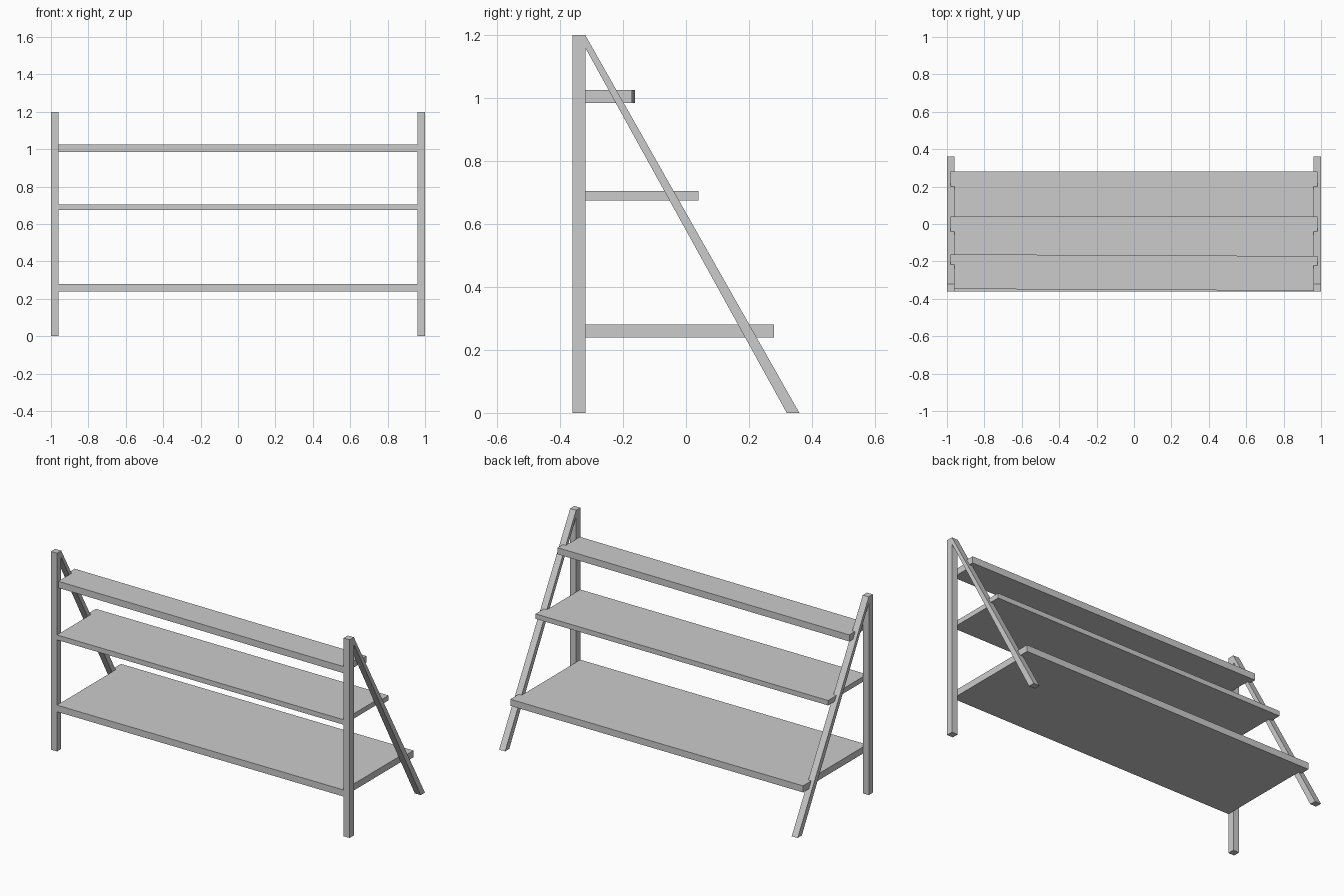
import bpy
from mathutils import Vector

if "Cube" in bpy.data.objects:
    bpy.data.objects.remove(bpy.data.objects["Cube"])


def prism(name, profile, offset):
    """Extrude a closed planar profile along an offset vector."""
    n = len(profile)
    off = Vector(offset)
    verts = [Vector(p) for p in profile] + [Vector(p) + off for p in profile]
    faces = [tuple(reversed(range(n))), tuple(range(n, 2 * n))]
    faces += [(i, (i + 1) % n, n + (i + 1) % n, n + i) for i in range(n)]
    mesh = bpy.data.meshes.new(name)
    mesh.from_pydata(verts, [], faces)
    obj = bpy.data.objects.new(name, mesh)
    bpy.context.collection.objects.link(obj)
    return obj


def leg_back(z):
    """y of the sloping leg's rear face at height z."""
    return 0.36 - 0.68 * z / 1.2


# Upright posts and sloping rear legs, one pair per side
POST = [(-0.36, 0), (-0.32, 0), (-0.32, 1.2), (-0.36, 1.2)]
BRACE = [(0.32, 0), (0.36, 0), (-0.32, 1.2), (-0.32, 1.16)]
for side, x in (("left", -1.0), ("right", 0.96)):
    for part, outline in (("front_post", POST), ("sloping_leg", BRACE)):
        prism(f"{part}_{side}", [(x, y, z) for y, z in outline], (0.04, 0, 0))


# Shelves, notched at the rear so that tabs sit behind the sloping legs
# name, bottom z, thickness, front y, back y, slight skew of the board
SHELVES = [
    ("bottom_shelf", 0.24, 0.04, -0.36, 0.28, 0.0),
    ("middle_shelf", 0.675, 0.03, -0.36, 0.04, 0.0),
    ("top_shelf", 0.985, 0.04, -0.352, -0.167, -0.005),
]
for name, z, thick, front, back, skew in SHELVES:
    notch = leg_back(z + thick)
    outline = [(-0.96, front), (0.96, front), (0.96, notch), (0.98, notch),
               (0.98, back), (-0.98, back), (-0.98, notch), (-0.96, notch)]
    prism(name, [(x, y + skew * x, z) for x, y in outline], (0, 0, thick))
